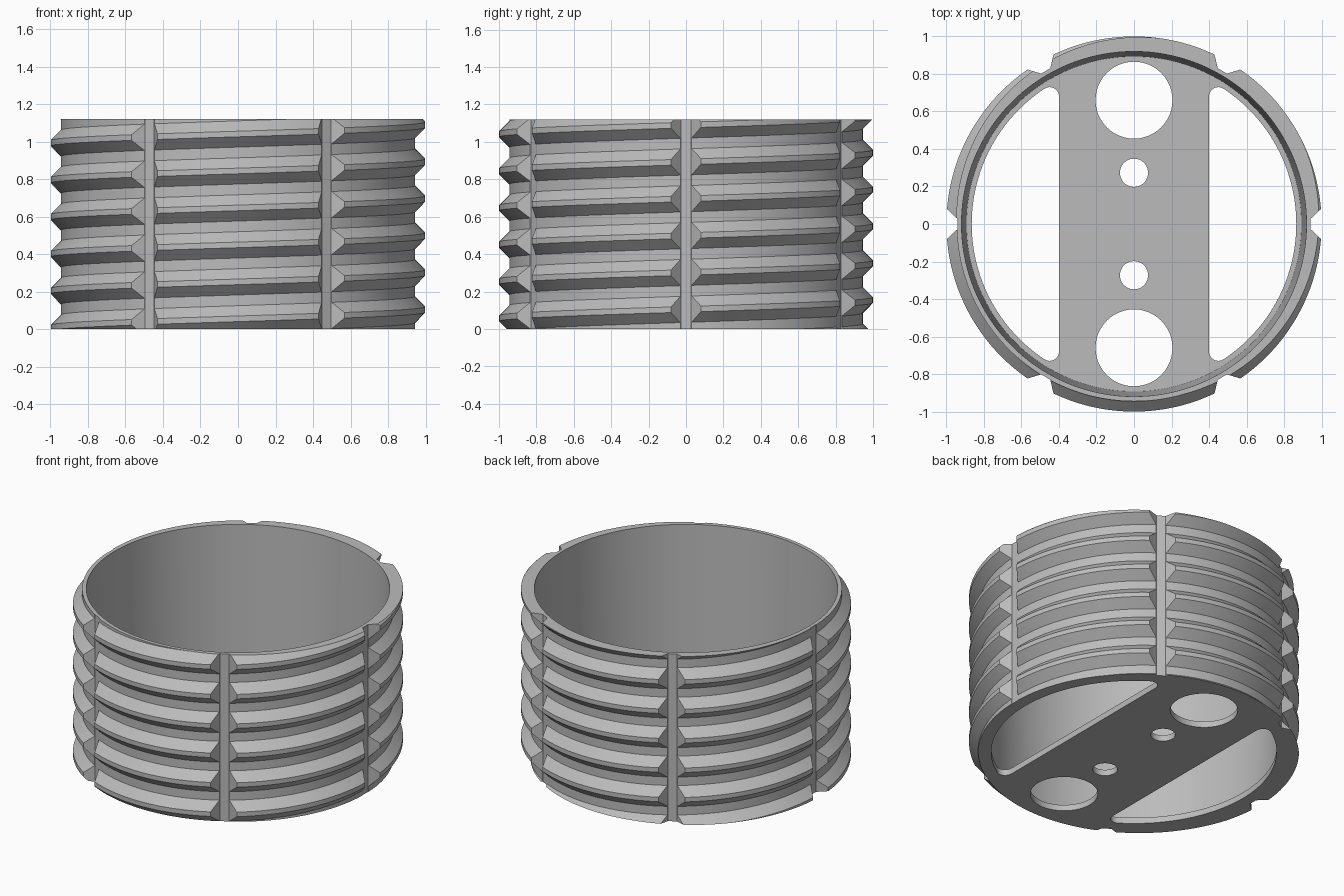
import bpy, bmesh
from math import sin, cos, pi, sqrt, atan2, tau
from mathutils import Matrix

HEIGHT, FLOOR = 1.12, 0.04
ROOT, CREST, PITCH, PHASE = 0.945, 1.0, 0.197, 0.105
COLUMNS = 144

if "Cube" in bpy.data.objects:
    bpy.data.objects.remove(bpy.data.objects["Cube"])

grey = bpy.data.materials.new("plain grey")
grey.use_nodes = True
colour = (0.5, 0.5, 0.5, 1)
grey.diffuse_color = colour
grey.node_tree.nodes["Principled BSDF"].inputs["Base Color"].default_value = colour


def make_object(name, bm):
    bmesh.ops.recalc_face_normals(bm, faces=bm.faces[:])
    mesh = bpy.data.meshes.new(name)
    bm.to_mesh(mesh)
    bm.free()
    mesh.materials.append(grey)
    obj = bpy.data.objects.new(name, mesh)
    bpy.context.collection.objects.link(obj)
    return obj


def prism(name, outline, low, high, turn=0.0):
    """Extrude a flat outline from low to high, turned about z."""
    bm = bmesh.new()
    face = bm.faces.new([bm.verts.new((x, y, low)) for x, y in outline])
    side = bmesh.ops.extrude_face_region(bm, geom=[face])["geom"]
    top = [v for v in side if isinstance(v, bmesh.types.BMVert)]
    bmesh.ops.translate(bm, verts=top, vec=(0, 0, high - low))
    bmesh.ops.rotate(bm, verts=bm.verts[:], matrix=Matrix.Rotation(turn, 3, "Z"))
    return make_object(name, bm)


def arc(cx, cy, radius, start, end, steps):
    angles = [start + (end - start) * i / steps for i in range(steps + 1)]
    return [(cx + radius * cos(a), cy + radius * sin(a)) for a in angles]


def cut(body, cutter):
    cutter.hide_render = True
    mod = body.modifiers.new("cut", "BOOLEAN")
    mod.operation, mod.solver, mod.object = "DIFFERENCE", "EXACT", cutter
    bpy.context.view_layer.objects.active = body
    bpy.ops.object.modifier_apply(modifier=mod.name)
    bpy.data.objects.remove(cutter)


# Threaded body: one tooth profile swept round with a helical rise
tooth = [(-0.07, ROOT), (-0.015, CREST), (0.015, CREST), (0.07, ROOT)]
profile = [(r, z + PHASE + k * PITCH) for k in range(-3, 8) for z, r in tooth]
bm = bmesh.new()
rows = []
for i in range(COLUMNS + 1):
    a = tau * i / COLUMNS
    rise = PITCH * i / COLUMNS
    rows.append([bm.verts.new((r * cos(a), r * sin(a), z + rise)) for r, z in profile])
for left, right in zip(rows, rows[1:]):
    for j in range(len(profile) - 1):
        bm.faces.new((left[j], right[j], right[j + 1], left[j + 1]))
bmesh.ops.remove_doubles(bm, verts=bm.verts[:], dist=0.0001)

# Trim flat at both ends and cap
for z, direction in ((0, -1), (HEIGHT, 1)):
    geom = bm.verts[:] + bm.edges[:] + bm.faces[:]
    bmesh.ops.bisect_plane(bm, geom=geom, dist=0.00001, plane_co=(0, 0, z),
                           plane_no=(0, 0, direction), clear_outer=True)
bmesh.ops.remove_doubles(bm, verts=bm.verts[:], dist=0.00005)
bmesh.ops.holes_fill(bm, edges=[e for e in bm.edges if e.is_boundary], sides=0)
body = make_object("threaded_cup", bm)

# Slightly tapered hollow
bm = bmesh.new()
depth = HEIGHT - FLOOR + 0.1
bmesh.ops.create_cone(bm, cap_ends=True, segments=COLUMNS, radius1=0.893,
                      radius2=0.922, depth=depth,
                      matrix=Matrix.Translation((0, 0, FLOOR + depth / 2)))
cut(body, make_object("hollow_cutter", bm))

# Six flared vertical grooves through the thread
groove = [(0.942, -0.028), (0.942, 0.028), (1.05, 0.13), (1.05, -0.13)]
for i in range(6):
    cut(body, prism("groove_cutter", groove, -0.1, HEIGHT + 0.1, i * pi / 3))

# Floor windows: straight inner edge, round outer edge, filleted corners
fillet, rim, edge = 0.05, 0.865, 0.4
cx = edge + fillet
cy = sqrt((rim - fillet) ** 2 - cx ** 2)
a = atan2(cy, cx)
window = arc(0, 0, rim, -a, a, 48) + arc(cx, cy, fillet, a, pi, 10)[1:]
window += arc(cx, -cy, fillet, pi, tau - a, 10)[:-1]
for turn in (0, pi):
    cut(body, prism("window_cutter", window, -0.1, FLOOR + 0.1, turn))

# Round floor holes
for y, radius in ((0.66, 0.205), (0.273, 0.075)):
    for side in (-1, 1):
        circle = arc(0, side * y, radius, 0, tau, 48)[:-1]
        cut(body, prism("hole_cutter", circle, -0.1, FLOOR + 0.1))

bpy.ops.object.select_all(action="DESELECT")
body.select_set(True)
bpy.context.view_layer.objects.active = body
bpy.ops.object.shade_smooth_by_angle(angle=pi / 9)
